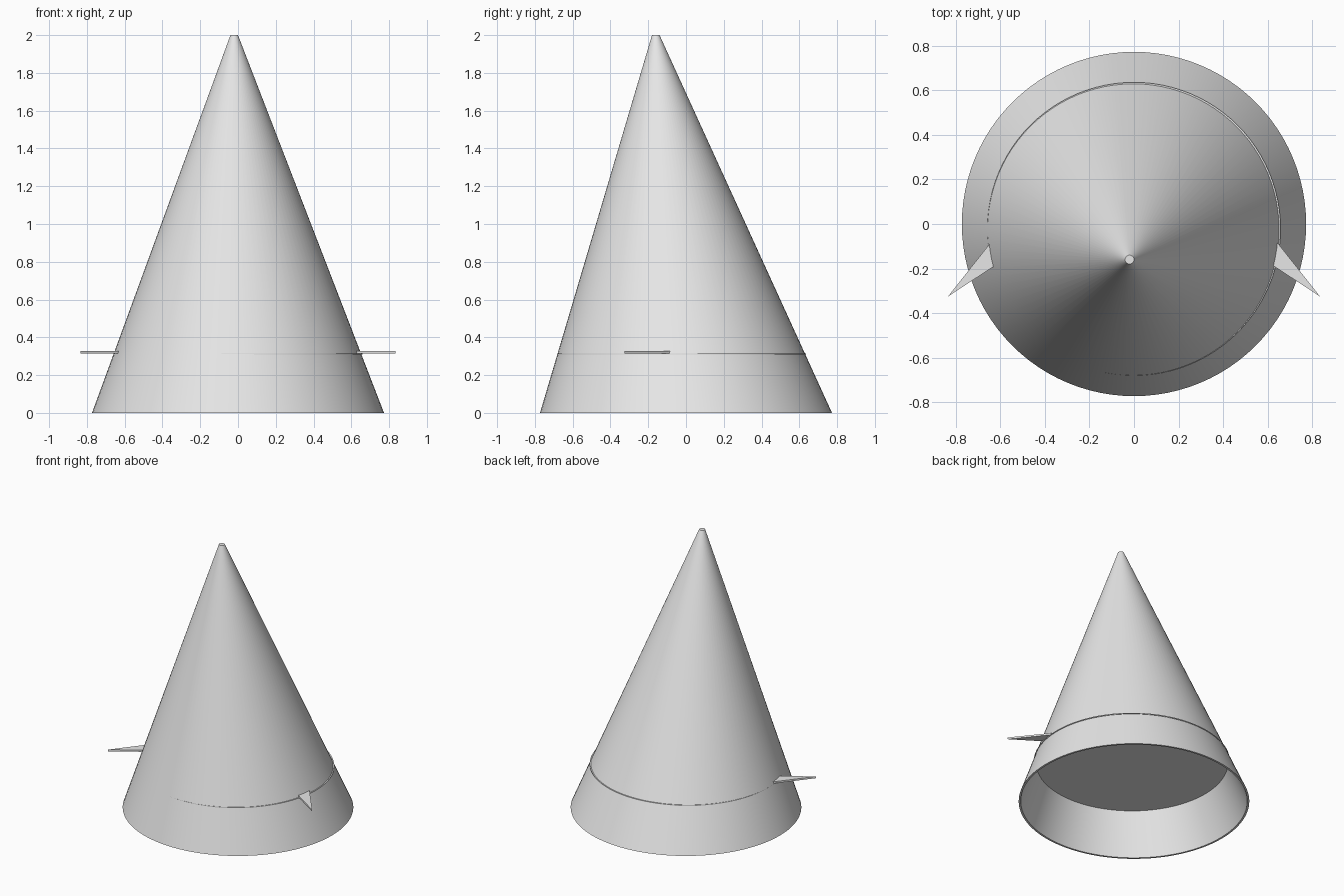
import bpy, bmesh, math

if "Cube" in bpy.data.objects:
    bpy.data.objects.remove(bpy.data.objects["Cube"])

N = 96
BASE_R, TIP_R, HEIGHT = 0.773, 0.02, 2.0
TIP_X, TIP_Y = -0.02, -0.16

grey = bpy.data.materials.new("light grey")
grey.diffuse_color = (0.8, 0.8, 0.8, 1)
grey.use_nodes = True
grey.node_tree.nodes["Principled BSDF"].inputs["Base Color"].default_value = grey.diffuse_color


def finish(bm, name, smooth=False):
    bmesh.ops.recalc_face_normals(bm, faces=bm.faces)
    me = bpy.data.meshes.new(name)
    bm.to_mesh(me)
    bm.free()
    me.materials.append(grey)
    ob = bpy.data.objects.new(name, me)
    bpy.context.collection.objects.link(ob)
    if smooth:
        bpy.ops.object.select_all(action='DESELECT')
        ob.select_set(True)
        bpy.context.view_layer.objects.active = ob
        bpy.ops.object.shade_smooth_by_angle(angle=math.radians(30))
    return ob


def loft(name, rings, cap_start, cap_end):
    """Join circles given as (x, y, z, radius)."""
    bm = bmesh.new()
    loops = [[bm.verts.new((x + r * math.cos(2 * math.pi * i / N),
                            y + r * math.sin(2 * math.pi * i / N), z))
              for i in range(N)] for x, y, z, r in rings]
    for a, b in zip(loops, loops[1:]):
        for i in range(N):
            j = (i + 1) % N
            bm.faces.new((a[i], a[j], b[j], b[i]))
    if cap_start:
        bm.faces.new(loops[0])
    if cap_end:
        bm.faces.new(loops[-1])
    return finish(bm, name, True)


def section(z, inset=0.0):
    """Circle of the leaning cone at height z."""
    t = z / HEIGHT
    return (TIP_X * t, TIP_Y * t, z, BASE_R + (TIP_R - BASE_R) * t - inset)


# Leaning cone with a thin, open skirt under the floor disc
loft("cone_shell", [section(0.31, 0.014), section(0, 0.014), section(0),
                    section(0.31), section(HEIGHT)], False, True)

# Floor disc whose edge just shows through the shell
loft("floor_disc", [(0, -0.022, 0.308, 0.6585), (0, -0.022, 0.314, 0.6585)],
     True, True)

# Pair of flat pointed side fins, swept to the front
for side, name in ((1, "right_fin"), (-1, "left_fin")):
    bm = bmesh.new()
    outline = [(0.629, -0.065), (0.606, -0.175), (0.835, -0.325)]
    low = [bm.verts.new((side * x, y, 0.314)) for x, y in outline]
    high = [bm.verts.new((side * x, y, 0.327)) for x, y in outline]
    bm.faces.new(low)
    bm.faces.new(high)
    for i in range(3):
        j = (i + 1) % 3
        bm.faces.new((low[i], low[j], high[j], high[i]))
    finish(bm, name)
